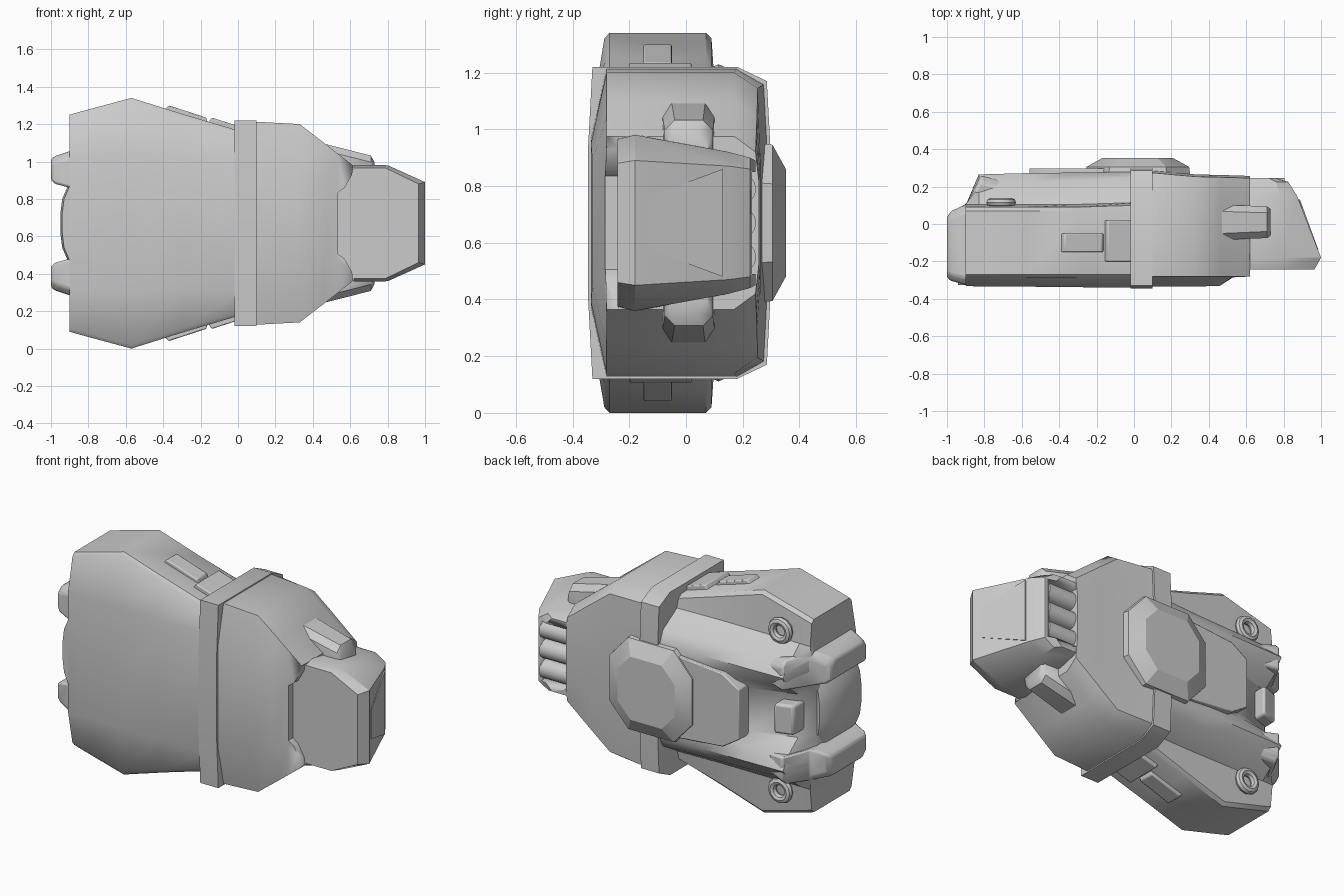
import bpy, bmesh
from math import radians, pi

if "Cube" in bpy.data.objects:
    bpy.data.objects.remove(bpy.data.objects["Cube"])

MID = 0.67  # height of the symmetry plane
grey = bpy.data.materials.new("plain_grey")
grey.use_nodes = True
grey.diffuse_color = (0.6, 0.6, 0.6, 1)
grey.node_tree.nodes["Principled BSDF"].inputs["Base Color"].default_value = (0.6, 0.6, 0.6, 1)


def finish(ob, bevel=0, angle=38):
    """Material, smooth shading and an optional soft edge."""
    if not ob.data.materials:
        ob.data.materials.append(grey)
    bpy.ops.object.select_all(action='DESELECT')
    ob.select_set(True)
    bpy.context.view_layer.objects.active = ob
    bpy.ops.object.shade_smooth_by_angle(angle=radians(angle))
    if bevel:
        m = ob.modifiers.new("soft_edges", 'BEVEL')
        m.width, m.segments, m.limit_method = bevel, 2, 'ANGLE'
        m.angle_limit = radians(35)
    return ob


def loft(name, rings, bevel=0, angle=38):
    """Skin a list of rings with equal point counts and cap both ends."""
    bm = bmesh.new()
    loops = [[bm.verts.new(p) for p in ring] for ring in rings]
    n = len(loops[0])
    for a, b in zip(loops, loops[1:]):
        for i in range(n):
            j = (i + 1) % n
            bm.faces.new((a[i], a[j], b[j], b[i]))
    bm.faces.new(loops[0])
    bm.faces.new(loops[-1])
    bmesh.ops.recalc_face_normals(bm, faces=bm.faces)
    me = bpy.data.meshes.new(name)
    bm.to_mesh(me)
    bm.free()
    ob = bpy.data.objects.new(name, me)
    bpy.context.collection.objects.link(ob)
    return finish(ob, bevel, angle)


def xsec(x, half):
    """Symmetric ring at x from (y, offset) points."""
    return [(x, y, MID + w) for y, w in half] + [(x, y, MID - w) for y, w in reversed(half)]


def ysec(y, half):
    """Symmetric ring at y from (x, offset) points."""
    return [(x, y, MID + w) for x, w in half] + [(x, y, MID - w) for x, w in reversed(half)]


def xrect(x, y0, y1, w0, w1, s):
    """Chamfered box ring at x, on side s of the symmetry plane."""
    c = 0.035
    pts = [(y0, w0), (y1, w0), (y1, w1 - c), (y1 - c, w1), (y0 + c, w1), (y0, w1 - c)]
    return [(x, y, MID + s * w) for y, w in pts]


def cut(ob, cutter):
    cutter.hide_render = True
    cutter.hide_set(True)
    cutter.display_type = 'WIRE'
    m = ob.modifiers.new("cut", 'BOOLEAN')
    m.operation, m.object, m.solver = 'DIFFERENCE', cutter, 'EXACT'


# Rear hull with two flared wings and a sunken back channel
def rear(x, front, wing, y_wing, shoulder, ridge, valley, floor):
    return xsec(x, [(front, 0.36), (-0.288, wing - 0.02), (-0.27, wing),
                    (0.07, wing), (y_wing, wing - 0.02), (y_wing + 0.015, 0.43),
                    (shoulder, 0.35), (ridge, 0.28), (valley, 0.2), (floor, 0.13)])


loft("rear_hull", [
    rear(-0.90, -0.33, 0.58, 0.09, 0.09, 0.10, 0.05, 0.02),
    rear(-0.83, -0.335, 0.60, 0.09, 0.20, 0.265, 0.21, 0.12),
    rear(-0.57, -0.335, 0.67, 0.09, 0.22, 0.272, 0.25, 0.20),
    rear(-0.30, -0.338, 0.585, 0.09, 0.23, 0.275, 0.275, 0.26),
    rear(0.02, -0.34, 0.49, 0.10, 0.25, 0.28, 0.28, 0.28)])

# Rear nose between the prongs
nose = [(-0.8, 0.25), (-0.91, 0.2), (-0.94, 0.13), (-0.95, 0.05)]
loft("rear_nose", [ysec(-0.325, [(x + 0.01, w) for x, w in nose]),
                   ysec(-0.27, nose), ysec(-0.03, nose),
                   ysec(0.03, [(x + 0.04, w) for x, w in nose])])
loft("rear_latch", [xsec(-0.85, [(0.0, 0.09), (0.19, 0.09)]),
                    xsec(-0.74, [(0.0, 0.09), (0.225, 0.09)])], 0.015)

# Middle band
band = [(-0.345, 0.27), (-0.33, 0.55), (0.18, 0.55), (0.285, 0.5), (0.298, 0.26)]
loft("middle_band", [xsec(-0.02, band), xsec(0.1, band)])


# Front hull, tapering to the head
def fore(x, y_front, w_front, wide, y_side, y_back):
    return xsec(x, [(y_front, w_front), (-0.28, wide), (y_side, wide),
                    (y_back - 0.012, wide - 0.055), (y_back, wide * 0.48)])


front_hull = loft("front_hull", [
    fore(0.05, -0.335, 0.30, 0.545, 0.18, 0.29),
    fore(0.33, -0.335, 0.28, 0.53, 0.17, 0.265),
    fore(0.46, -0.33, 0.22, 0.43, 0.17, 0.262),
    fore(0.53, -0.285, 0.20, 0.375, 0.17, 0.26),
    fore(0.62, -0.282, 0.18, 0.305, 0.17, 0.257)])
seat = [(0.535, 0.165), (0.57, 0.19), (0.61, 0.26), (0.615, 0.305), (0.9, 0.305)]
cut(front_hull, loft("head_seat_cutter", [ysec(-0.5, seat), ysec(-0.239, seat)]))

# Head with a raked end
head = loft("head", [
    ysec(-0.242, [(0.54, 0.16), (0.62, 0.295), (0.79, 0.295), (0.965, 0.21)]),
    ysec(-0.18, [(0.54, 0.16), (0.62, 0.312), (0.80, 0.31), (1.0, 0.22)]),
    ysec(0.15, [(0.54, 0.16), (0.62, 0.25), (0.78, 0.25), (0.872, 0.20)]),
    ysec(0.225, [(0.54, 0.16), (0.62, 0.23), (0.76, 0.23), (0.825, 0.19)]),
    ysec(0.245, [(0.54, 0.15), (0.62, 0.22), (0.72, 0.22), (0.76, 0.18)])], 0, 25)
cut(head, loft("grille_cutter", [ysec(0.17, [(0.62, 0.18), (0.8, 0.18)]),
                                 ysec(0.4, [(0.62, 0.18), (0.8, 0.18)])]))


# Raised panel on the raked end of the head
def rake(y, w, lift):
    x = 1.0 - (y + 0.18) * 0.388
    return [(x - 0.01, y, MID + w), (x + lift, y, MID + w),
            (x + lift, y, MID - w), (x - 0.01, y, MID - w)]


loft("head_end_panel", [rake(-0.14, 0.09, 0.002), rake(0.13, 0.19, 0.008)])

# Rounded grille bars on the back of the head
for i in range(3):
    bpy.ops.mesh.primitive_cylinder_add(
        vertices=16, radius=0.057, depth=0.19,
        location=(0.71, 0.19, MID + (i - 1) * 0.12), rotation=(0, pi / 2, 0))
    bpy.context.object.name = f"grille_bar_{i + 1}"
    finish(bpy.context.object)

# Octagonal back boss and its step
def octagon(y, r):
    return ysec(y, [(0.02 - r, r * 0.5), (0.02 - r * 0.55, r), (0.02 + r * 0.55, r), (0.02 + r, r * 0.5)])


loft("back_boss", [octagon(0.2, 0.29), octagon(0.305, 0.275), octagon(0.352, 0.19)], 0, 20)
step = [(-0.56, 0.15), (-0.45, 0.22), (0.0, 0.26)]
loft("back_step", [ysec(0.2, step), ysec(0.298, step)], 0.006)

# Parts repeated on both sides of the symmetry plane
for s, side in ((1, "upper"), (-1, "lower")):
    loft(f"{side}_prong", [
        xrect(-1.0, -0.29, 0.04, 0.23, 0.345, s),
        xrect(-0.975, -0.305, 0.07, 0.21, 0.36, s),
        xrect(-0.90, -0.325, 0.105, 0.19, 0.385, s),
        xrect(-0.82, -0.325, 0.26, 0.2, 0.375, s),
        xrect(-0.6, -0.3, 0.2, 0.22, 0.33, s)], 0.012)
    loft(f"{side}_side_vent", [
        xrect(0.44, -0.085, 0.095, 0.25, 0.425, s),
        xrect(0.48, -0.085, 0.102, 0.25, 0.42, s),
        xrect(0.71, -0.075, 0.095, 0.25, 0.362, s),
        xrect(0.73, -0.06, 0.08, 0.25, 0.325, s)])
    # Ribs along the wing slope
    ribs = (("long", -0.15, -0.05, [(-0.42, 0.58), (-0.37, 0.63), (-0.17, 0.565), (-0.15, 0.5)]),
            ("short", -0.2, 0.02, [(-0.17, 0.52), (-0.14, 0.565), (0.0, 0.52), (0.0, 0.46)]))
    for name, y0, y1, pts in ribs:
        loft(f"{side}_{name}_rib", [[(x, y, MID + s * w) for x, w in pts] for y in (y0, y1)], 0.006)
    # Small ring on the back of the wing
    bpy.ops.mesh.primitive_torus_add(
        major_segments=12, minor_segments=8, major_radius=0.055, minor_radius=0.024,
        location=(-0.71, 0.115, MID + s * 0.48), rotation=(pi / 2, 0, 0))
    bpy.context.object.name = f"{side}_wing_ring"
    finish(bpy.context.object)
